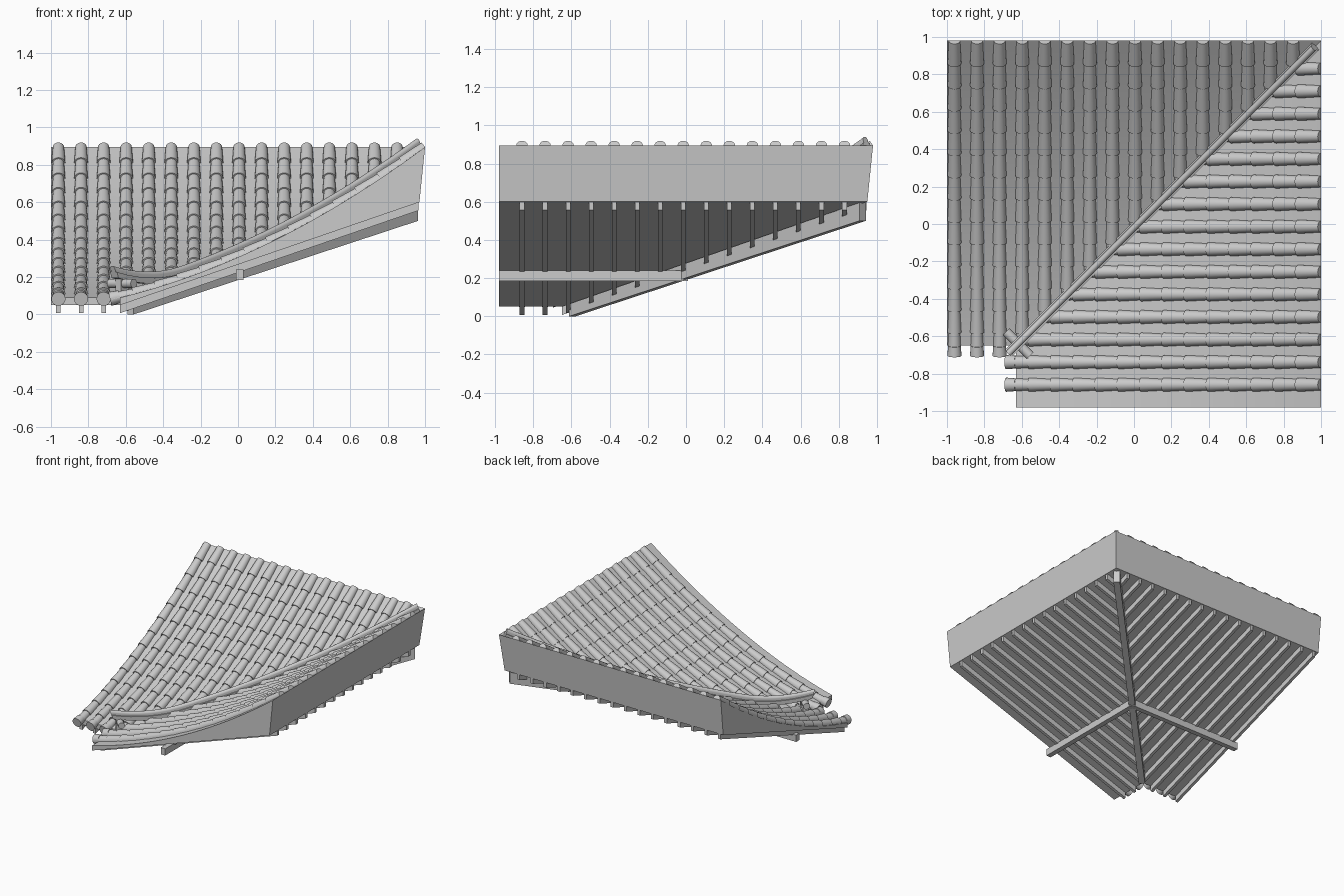
import bpy, bmesh, math
from mathutils import Vector

if "Cube" in bpy.data.objects:
    bpy.data.objects.remove(bpy.data.objects["Cube"])

EAVE, TOP, OFF, PITCH = -0.63, 1.0, 0.02, 0.1207


def roof_z(u):
    """Sagging roof profile, u measured up the slope in plan."""
    t = (u - EAVE) / (TOP - EAVE)
    return 0.09 + 0.805 * (0.5 * t + 0.5 * t * t)


def under_z(u):
    return 0.05 + (u - EAVE) * 0.344


def place(side, w, u, z):
    """Across / up-slope coordinates to world, for either wing of the corner."""
    return Vector((w, u - OFF, z)) if side == 0 else Vector((u, w - OFF, z))


def loft(bm, rings):
    """Closed solid through rings of equal length."""
    vs = [[bm.verts.new(p) for p in r] for r in rings]
    n = len(vs[0])
    for a, b in zip(vs, vs[1:]):
        for i in range(n):
            j = (i + 1) % n
            bm.faces.new((a[i], a[j], b[j], b[i]))
    bm.faces.new(vs[0][::-1])
    bm.faces.new(vs[-1])


def finish(bm, name, smooth=False):
    bmesh.ops.recalc_face_normals(bm, faces=bm.faces[:])
    me = bpy.data.meshes.new(name)
    bm.to_mesh(me)
    bm.free()
    ob = bpy.data.objects.new(name, me)
    bpy.context.collection.objects.link(ob)
    if smooth:
        bpy.ops.object.select_all(action='DESELECT')
        ob.select_set(True)
        bpy.context.view_layer.objects.active = ob
        bpy.ops.object.shade_smooth_by_angle(angle=math.radians(35))
    return ob


def arc_ring(side, w, u, r, full=False, lift=0.0):
    """Half or full round section standing square to the slope."""
    s = math.atan((roof_z(u + 0.01) - roof_z(u - 0.01)) / 0.02)
    n = 16 if full else 10
    span = 2 * math.pi if full else math.pi
    pts = []
    for i in range(n if full else n + 1):
        a = span * i / n
        h = r * math.sin(a) + lift
        pts.append(place(side, w + r * math.cos(a), u - h * math.sin(s), roof_z(u) + h * math.cos(s)))
    return pts


for side, wing in enumerate(("left", "right")):
    w0 = -1.0 if side == 0 else -0.96

    # Roof deck: curved top, straight soffit, mitred at the valley
    bm = bmesh.new()
    rings = []
    for i in range(25):
        t = i / 24
        u = EAVE + (TOP - EAVE) * t
        ub = EAVE + (0.97 - EAVE) * t
        rings.append([place(side, w0, u, roof_z(u)), place(side, u, u, roof_z(u)),
                      place(side, ub, ub, under_z(ub)), place(side, w0, ub, under_z(ub))])
    loft(bm, rings)
    finish(bm, wing + "_roof_deck", True)

    # Barrel tiles, wide end downhill, with round end caps at the eave
    bm = bmesh.new()
    raf = bmesh.new()
    for k in range(side, 17):
        w = -0.96 + PITCH * k
        if w > 0.93:
            continue
        start = -0.68 if w < -0.65 else w + 0.01
        for j in range(14):
            a, b = -0.68 + 0.12 * j, -0.56 + 0.12 * j
            if b - start < 0.02:
                continue
            lo = max(a, start)
            r_lo = 0.037 - 0.007 * (lo - a) / 0.12
            loft(bm, [arc_ring(side, w, lo, r_lo), arc_ring(side, w, b, 0.030)])
        if start == -0.68:
            loft(bm, [arc_ring(side, w, -0.683, 0.038, True, 0.006),
                      arc_ring(side, w, -0.63, 0.034, True, 0.006)])

        # Rafters below the soffit
        lo = max(EAVE, w)
        if w < 0.9:
            loft(raf, [[place(side, w + dx, u, under_z(u) + dz)
                        for dx, dz in ((-.012, .004), (.012, .004), (.012, -.043), (-.012, -.043))]
                       for u in (lo, 0.965)])
    finish(bm, wing + "_barrel_tiles", True)
    finish(raf, wing + "_rafters")

    # Purlin carrying the rafters
    bm = bmesh.new()
    loft(bm, [[place(side, w, u, z) for u, z in ((-.01, .185), (.03, .185), (.03, .24), (-.01, .24))]
              for w in (w0, 0.01)])
    finish(bm, wing + "_purlin")


def diag(d, p, z):
    """Point on the valley diagonal at x = d, shifted sideways by p."""
    q = p / math.sqrt(2)
    return Vector((d + q, d - OFF - q, z))


# Diagonal valley beam
bm = bmesh.new()
loft(bm, [[diag(d, -.024, top), diag(d, .024, top), diag(d, .024, bot), diag(d, -.024, bot)]
          for d, top, bot in ((-.575, .065, .0), (.945, .595, .5))])
finish(bm, "valley_beam")

# Valley ridge: stepped body with rounded cap, curling up at the eave
bm = bmesh.new()
cap = bmesh.new()
path = []
for i in range(33):
    d = -0.66 + 1.63 * i / 32
    curl = 0.11 * (max(0.0, -0.3 - d) / 0.36) ** 1.8
    path.append((d, roof_z(d) + curl))
for b, prof in ((bm, [(-.026, -.01), (.026, -.01), (.026, .022), (-.026, .022)]),
                (cap, [(.017, .018)] + [(.017 * math.cos(math.pi * i / 8), .038 + .017 * math.sin(math.pi * i / 8))
                                        for i in range(9)] + [(-.017, .018)])):
    loft(b, [[diag(d - 0.25 * h, p, z + h + 0.012) for p, h in prof] for d, z in path])
finish(bm, "valley_ridge_body", True)
finish(cap, "valley_ridge_cap", True)

# Support block and cross piece under the curled ridge end
bm = bmesh.new()
loft(bm, [[diag(d, p, z) for d, p in ((-.64, -.02), (-.60, -.02), (-.60, .02), (-.64, .02))]
          for z in (.07, .2)])
finish(bm, "ridge_end_block")
bm = bmesh.new()
loft(bm, [[diag(-.62 + .018 * math.cos(a * math.pi / 6), p, .165 + .025 * math.sin(a * math.pi / 6))
           for a in range(12)] for p in (-.09, .09)])
finish(bm, "ridge_end_cross_tile", True)
